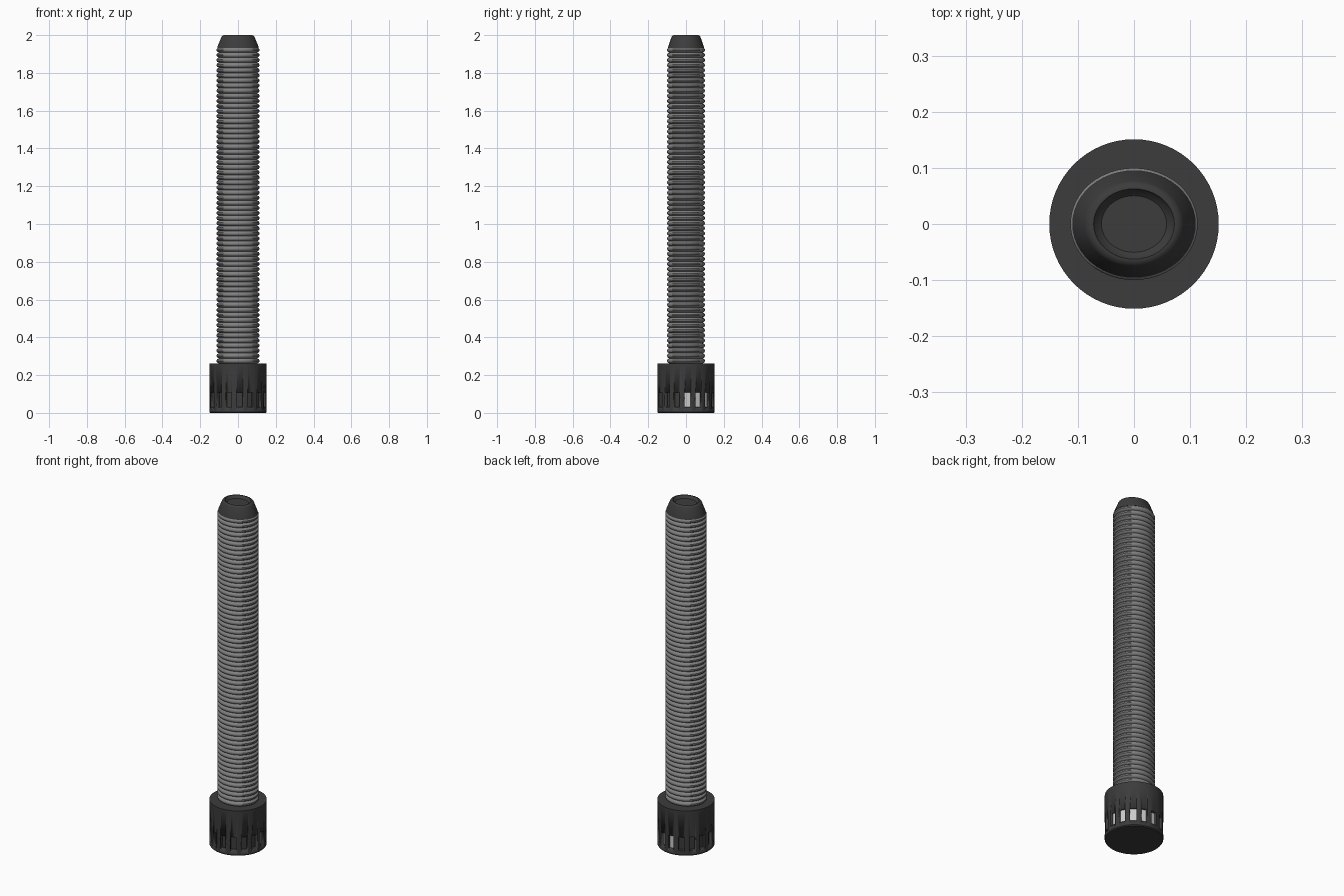
import bpy, bmesh, math
from mathutils import Matrix

if "Cube" in bpy.data.objects:
    bpy.data.objects.remove(bpy.data.objects["Cube"])

def mat(name, v):
    m = bpy.data.materials.new(name)
    m.diffuse_color = (v, v, v, 1)
    m.use_nodes = True
    m.node_tree.nodes["Principled BSDF"].inputs["Base Color"].default_value = m.diffuse_color
    return m

DARK = mat("dark_metal", 0.045)
STEEL = mat("steel", 0.22)
LIGHT = mat("light_insert", 0.6)

def finish(bm, name, m, angle=35):
    bmesh.ops.recalc_face_normals(bm, faces=bm.faces)
    me = bpy.data.meshes.new(name)
    bm.to_mesh(me)
    bm.free()
    ob = bpy.data.objects.new(name, me)
    bpy.context.collection.objects.link(ob)
    me.materials.append(m)
    bpy.ops.object.select_all(action='DESELECT')
    ob.select_set(True)
    bpy.context.view_layer.objects.active = ob
    bpy.ops.object.shade_smooth_by_angle(angle=math.radians(angle))
    return ob

def lathe(name, profile, m, squash=1.0, segs=48):
    """Stack of (squashed) rings from (radius, z) pairs, capped at both ends."""
    bm = bmesh.new()
    rings = []
    for r, z in profile:
        rings.append([bm.verts.new((r * math.cos(a), r * squash * math.sin(a), z))
                      for a in (2 * math.pi * i / segs for i in range(segs))])
    for lo, hi in zip(rings, rings[1:]):
        for i in range(segs):
            j = (i + 1) % segs
            bm.faces.new((lo[i], lo[j], hi[j], hi[i]))
    bm.faces.new(rings[0][::-1])
    bm.faces.new(rings[-1])
    return finish(bm, name, m)

# round base collar
base = lathe("base_collar", [(0.147, 0), (0.151, 0.005), (0.151, 0.262)], DARK, segs=64)

# slots cut around the collar
N, DEPTH, Z0, Z1, W = 16, 0.02, 0.03, 0.108, 0.032
def slot_boxes(name, r0, r1, width, height, m, ids):
    bm = bmesh.new()
    for i in ids:
        t = Matrix.Rotation(2 * math.pi * (i + 0.15) / N, 4, 'Z') @ Matrix.Translation(
            ((r0 + r1) / 2, 0, (Z0 + Z1) / 2))
        bmesh.ops.create_cube(bm, size=1, matrix=t @ Matrix.Diagonal((r1 - r0, width, height, 1)))
    return finish(bm, name, m)

cutter = slot_boxes("slot_cutter", 0.151 - DEPTH, 0.17, W, Z1 - Z0, DARK, range(N))
cutter.hide_render = True
cutter.hide_set(True)
mod = base.modifiers.new("slots", 'BOOLEAN')
mod.operation = 'DIFFERENCE'
mod.object = cutter
mod.solver = 'EXACT'

# pale inserts in the slots on one side
slot_boxes("slot_inserts", 0.12, 0.135, W, Z1 - Z0, LIGHT, range(0, 5))

# oval ribbed shaft
RIBS, B, T = 62, 0.262, 1.935
p = (T - B) / RIBS
prof = [(0.102, 0.25)]
for k in range(RIBS):
    z = B + k * p
    prof += [(0.101, z), (0.109, z + 0.14 * p), (0.1135, z + 0.36 * p),
             (0.1135, z + 0.64 * p), (0.109, z + 0.86 * p)]
prof.append((0.101, T))
lathe("ribbed_shaft", prof, STEEL, 0.88)

# tapered oval cap with a shallow dished top
lathe("end_cap", [(0.100, 1.93), (0.110, 1.932), (0.107, 1.943), (0.088, 1.99),
                  (0.084, 1.996), (0.076, 2.0), (0.072, 2.0), (0.069, 1.994),
                  (0.058, 1.985)], DARK, 0.87)
